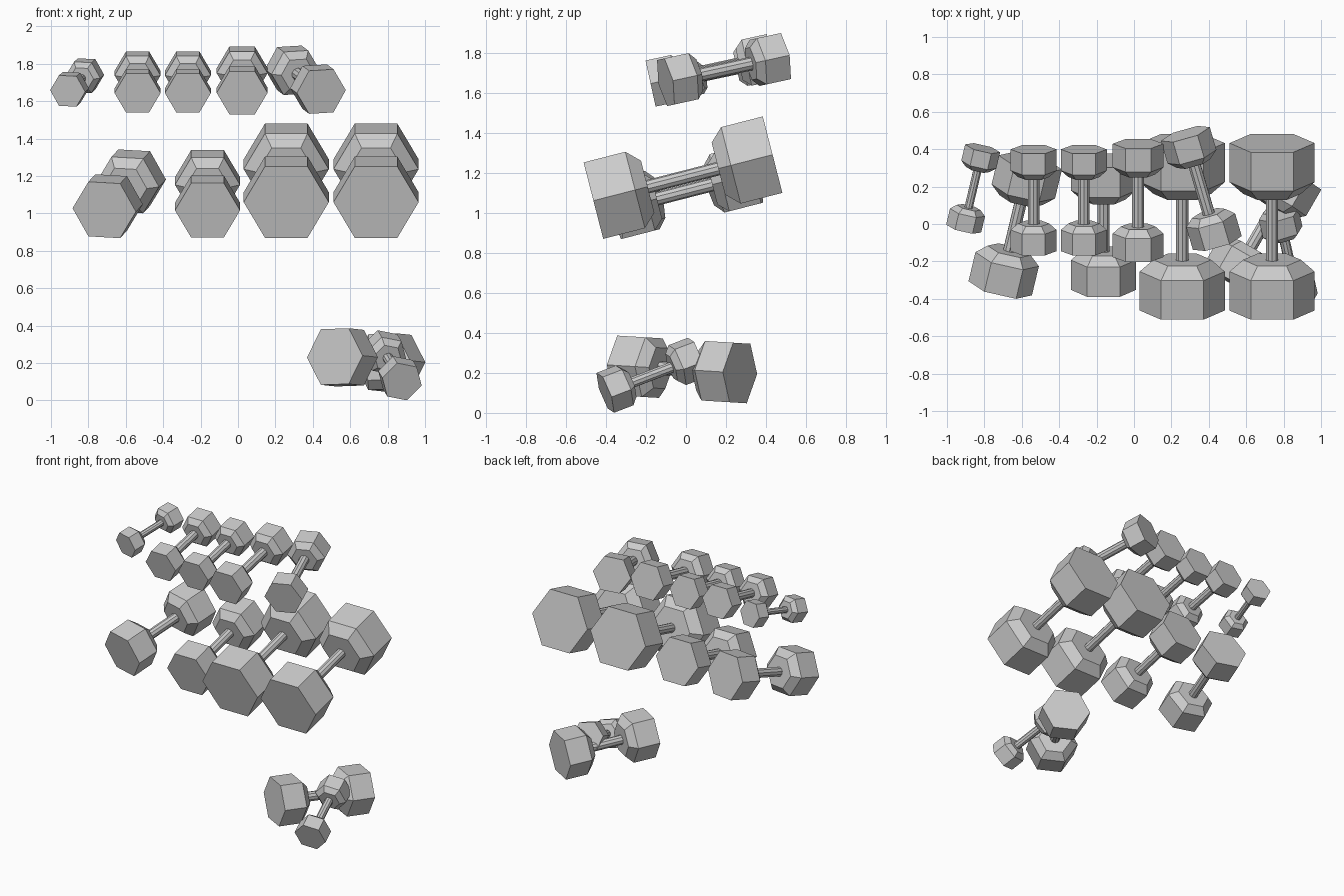
import bpy, bmesh
from math import radians, cos, sin, pi
from mathutils import Matrix

if "Cube" in bpy.data.objects:
    bpy.data.objects.remove(bpy.data.objects["Cube"])


def lathe(name, rings, sides, matrix, phase=0.0):
    """Closed solid along local y from (position, radius) rings."""
    bm = bmesh.new()
    loops = [[bm.verts.new((r * cos(phase + 2 * pi * i / sides), y,
                            r * sin(phase + 2 * pi * i / sides)))
              for i in range(sides)] for y, r in rings]
    for a, b in zip(loops, loops[1:]):
        for i in range(sides):
            j = (i + 1) % sides
            bm.faces.new((a[i], a[j], b[j], b[i]))
    bm.faces.new(loops[0])
    bm.faces.new(loops[-1])
    bmesh.ops.recalc_face_normals(bm, faces=bm.faces)
    mesh = bpy.data.meshes.new(name)
    bm.to_mesh(mesh)
    bm.free()
    obj = bpy.data.objects.new(name, mesh)
    obj.matrix_world = matrix
    bpy.context.collection.objects.link(obj)
    return obj


def dumbbell(name, center, radius, length, grip, pitch, yaw=0, roll=0):
    m = (Matrix.Translation(center)
         @ Matrix.Rotation(radians(pitch), 4, 'X')
         @ Matrix.Rotation(radians(yaw), 4, 'Z')
         @ Matrix.Rotation(radians(roll), 4, 'Y'))
    h = length / 2
    # hexagonal heads: flat outer end, chamfered inner end
    for label, s in (("front", -1), ("back", 1)):
        rings = [(s * h, radius),
                 (s * (h - 0.945 * radius), radius),
                 (s * (h - 1.23 * radius), 0.68 * radius)]
        lathe(f"{name}_{label}_head", rings, 6, m)
    # round handle running slightly into both heads
    e = h - 1.1 * radius
    lathe(f"{name}_handle", [(-e, grip), (e, grip)], 10, m, pi / 10)


# upper row, small weights
dumbbell("upper_dumbbell_1", (-0.86, 0.19, 1.70), 0.096, 0.45, 0.023, 12, -13)
dumbbell("upper_dumbbell_2", (-0.537, 0.127, 1.703), 0.123, 0.557, 0.032, 12.3)
dumbbell("upper_dumbbell_3", (-0.268, 0.127, 1.703), 0.123, 0.557, 0.032, 12.3)
dumbbell("upper_dumbbell_4", (0.022, 0.126, 1.711), 0.136, 0.62, 0.034, 12.3)
dumbbell("upper_dumbbell_5", (0.36, 0.19, 1.715), 0.136, 0.62, 0.034, 12.3, 16)

# middle row, heavy weights
dumbbell("middle_dumbbell_1", (-0.635, -0.007, 1.105), 0.174, 0.713, 0.034, 14.4, -13)
dumbbell("middle_dumbbell_2", (-0.163, -0.007, 1.105), 0.174, 0.713, 0.034, 14.4)
dumbbell("middle_dumbbell_3", (0.258, -0.015, 1.175), 0.2275, 0.924, 0.034, 14.4)
dumbbell("middle_dumbbell_4", (0.738, -0.015, 1.175), 0.2275, 0.924, 0.034, 14.4)

# loose pair on the floor
dumbbell("floor_dumbbell_large", (0.685, -0.02, 0.217), 0.172, 0.67, 0.034, -3.5, -30)
dumbbell("floor_dumbbell_small", (0.825, -0.175, 0.188), 0.112, 0.5, 0.028, 21, 12, 16)
